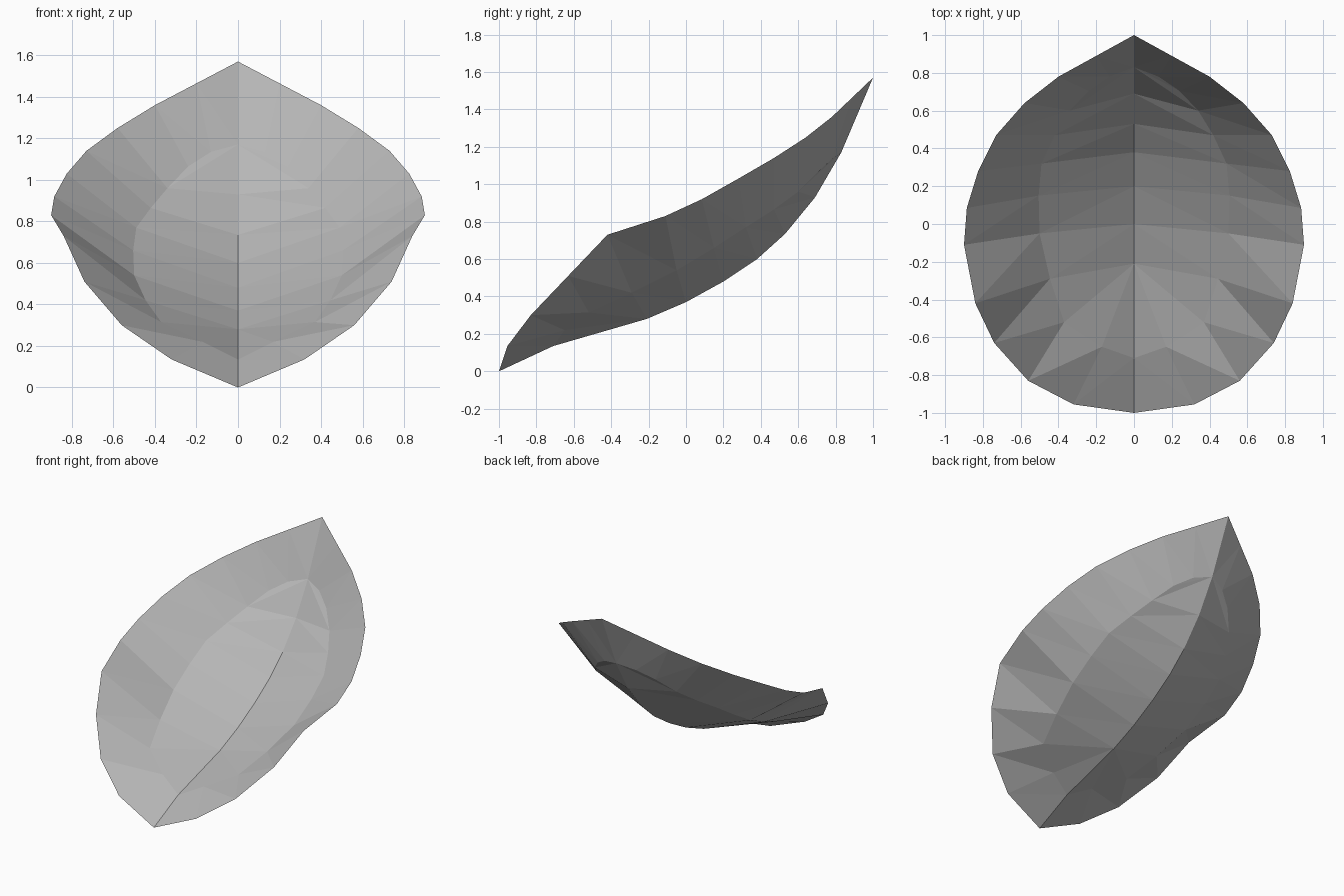
import bpy, bmesh

if "Cube" in bpy.data.objects:
    bpy.data.objects.remove(bpy.data.objects["Cube"])

# Half of the leaf-like shell: rim, inner ring and centre crease, tip to base
rim = [(0, 1, 1.57), (.2, .89, 1.465), (.4, .78, 1.36), (.58, .64, 1.25),
       (.73, .47, 1.14), (.825, .28, 1.03), (.885, .085, .92), (.9, -.11, .83),
       (.84, -.42, .73), (.74, -.63, .51), (.56, -.83, .30), (.32, -.955, .135),
       (0, -1, 0)]
ring = [(0, .83, 1.17), (.13, .78, 1.135), (.24, .705, 1.065), (.34, .60, .96),
        (.42, .47, .865), (.49, .32, .77), (.505, .15, .66), (.5, -.05, .54),
        (.445, -.29, .42), (.37, -.52, .315), (.17, -.65, .22), (0, -.71, .135),
        (0, -1, 0)]
crease = ([ring[0]] * 3
          + [(0, y, z) for y, z in ((.69, .93), (.53, .735), (.38, .60), (.2, .48), (0, .37))]
          + [(0, -.21, .28)] * 3 + ring[-2:])

bm = bmesh.new()
cache = {}


def vert(p):
    if p not in cache:
        cache[p] = bm.verts.new(p)
    return cache[p]


def band(inner, outer):
    """Triangle strip between two lines, skipping collapsed triangles."""
    for i in range(len(inner) - 1):
        for tri in ((inner[i], outer[i + 1], outer[i]),
                    (inner[i], inner[i + 1], outer[i + 1])):
            if len(set(tri)) == 3 and any(p[0] for p in tri):
                bm.faces.new([vert(p) for p in tri])


band(ring, rim)
band(crease, ring)
bmesh.ops.recalc_face_normals(bm, faces=bm.faces)
if sum(f.normal.z for f in bm.faces) < 0:
    bmesh.ops.reverse_faces(bm, faces=bm.faces)

mesh = bpy.data.meshes.new("leaf_shell")
bm.to_mesh(mesh)
bm.free()
leaf = bpy.data.objects.new("leaf_shell", mesh)
bpy.context.collection.objects.link(leaf)

# Darker grey surface
grey = bpy.data.materials.new("mid_grey")
grey.diffuse_color = (.47, .47, .47, 1)
grey.use_nodes = True
grey.node_tree.nodes["Principled BSDF"].inputs["Base Color"].default_value = grey.diffuse_color
mesh.materials.append(grey)

# Other half, welded along the crease
mirror = leaf.modifiers.new("mirror", 'MIRROR')
mirror.use_axis = (True, False, False)
mirror.use_clip = True
